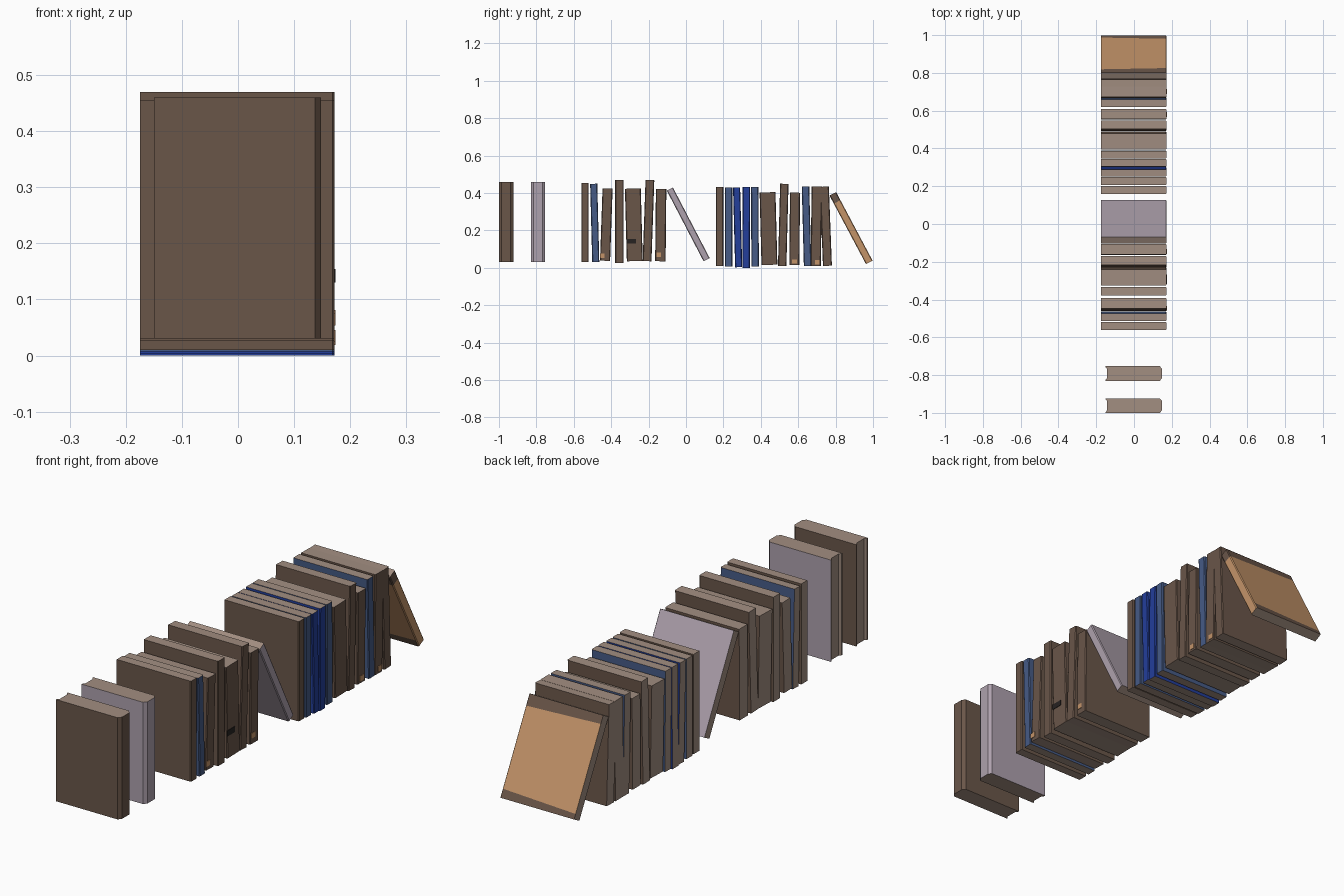
import bpy, bmesh, math
from mathutils import Matrix, Vector

if "Cube" in bpy.data.objects:
    bpy.data.objects.remove(bpy.data.objects["Cube"])


def mat(name, rgb):
    lin = [((c / 255 + 0.055) / 1.055) ** 2.4 if c > 10 else c / 255 / 12.92 for c in rgb]
    m = bpy.data.materials.new(name)
    m.diffuse_color = (*lin, 1)
    m.use_nodes = True
    m.node_tree.nodes["Principled BSDF"].inputs["Base Color"].default_value = m.diffuse_color
    return m


BROWN = mat("brown leather", (106, 86, 73))
PAGES = mat("aged paper", (162, 142, 129))
LILAC = mat("faded lilac", (174, 161, 173))
BLUE = mat("slate blue", (70, 91, 134))
DEEP = mat("deep blue", (35, 62, 155))
TAN = mat("tan leather", (196, 148, 105))
DARK = mat("dark label", (38, 34, 33))


def book(name, cover, y0, y1, z0, z1, t, lean=0, x0=-0.175, x1=0.172,
         chamfer=0.004, groove=0.0, bands=None):
    """Closed book, spine to +x; lean in degrees tips the top towards +y."""
    a = math.radians(lean)
    h = (z1 - z0 - t * abs(math.sin(a))) / math.cos(a)
    k = t / 2
    c = chamfer
    prof = [(x0, -k), (x1 - c * 0.8, -k), (x1, -k + c), (x1, k - c), (x1 - c * 0.8, k), (x0, k)]
    if groove:  # paper block set back between the boards
        prof += [(x0, k - 0.005), (x0 + groove, k - 0.014),
                 (x0 + groove, -k + 0.014), (x0, -k + 0.005)]
    bm = bmesh.new()
    f = bm.faces.new([bm.verts.new((x, y, -h / 2)) for x, y in prof])
    ext = bmesh.ops.extrude_face_region(bm, geom=[f])["geom"]
    bmesh.ops.translate(bm, vec=(0, 0, h),
                        verts=[v for v in ext if isinstance(v, bmesh.types.BMVert)])
    if bands:  # cut slightly crooked worn edges
        for z, tilt in bands:
            bmesh.ops.bisect_plane(bm, geom=bm.verts[:] + bm.edges[:] + bm.faces[:],
                                   plane_co=(0, 0, z * h), plane_no=(tilt, 0, 1))
    bmesh.ops.recalc_face_normals(bm, faces=bm.faces[:])
    for p in bm.faces:
        n, m = p.normal, p.calc_center_median()
        if abs(n.z) > 0.5 or n.x < -0.3:
            p.material_index = 1
        elif bands and (m.z > bands[0][0] * h or (m.z < bands[1][0] * h and n.x < 0.5)):
            p.material_index = 2
    mx = Matrix.Translation((0, (y0 + y1) / 2, (z0 + z1) / 2)) @ Matrix.Rotation(-a, 4, 'X')
    bm.transform(mx)
    me = bpy.data.meshes.new(name)
    bm.to_mesh(me)
    bm.free()
    for m in (cover, PAGES, BROWN):
        me.materials.append(m)
    ob = bpy.data.objects.new(name, me)
    bpy.context.collection.objects.link(ob)


def plate(name, m, y, z, w, h):
    """Thin worn mark on a spine."""
    bm = bmesh.new()
    bmesh.ops.create_cube(bm, size=1)
    bm.transform(Matrix.Translation((0.1725, y, z)) @ Matrix.Diagonal((0.003, w, h, 1)))
    me = bpy.data.meshes.new(name)
    bm.to_mesh(me)
    bm.free()
    me.materials.append(m)
    bpy.context.collection.objects.link(bpy.data.objects.new(name, me))


# two separate books at the front
for name, cover, y0 in (("single_brown_book", BROWN, -1.0), ("single_lilac_book", LILAC, -0.83)):
    book(name, cover, y0, y0 + 0.077, 0.03, 0.46, 0.077, x0=-0.15, x1=0.148,
         chamfer=0.014, groove=0.008)

# rows: cover, y min, y max, z min, z max, thickness, lean
row_one = [
    (BROWN, -0.56, -0.52, 0.03, 0.455, 0.04, 0),
    (BLUE, -0.513, -0.463, 0.03, 0.45, 0.038, -1.5),
    (BROWN, -0.462, -0.39, 0.037, 0.425, 0.054, 2),
    (BROWN, -0.38, -0.332, 0.027, 0.47, 0.046, 0),
    (BROWN, -0.328, -0.23, 0.035, 0.425, 0.085, -1.5),
    (BROWN, -0.233, -0.168, 0.035, 0.47, 0.047, 2),
    (BROWN, -0.166, -0.104, 0.035, 0.422, 0.056, 0.6),
    (LILAC, -0.104, 0.128, 0.035, 0.43, 0.037, -27.5),
]
row_two = [
    (BROWN, 0.16, 0.2, 0.01, 0.432, 0.04, 0),
    (BLUE, 0.206, 0.249, 0.007, 0.43, 0.04, 0),
    (DEEP, 0.252, 0.3, 0.003, 0.43, 0.038, -1.5),
    (DEEP, 0.3, 0.344, 0.0, 0.432, 0.04, 0.3),
    (BLUE, 0.347, 0.39, 0.007, 0.432, 0.04, -0.3),
    (BROWN, 0.392, 0.49, 0.015, 0.405, 0.085, -1.5),
    (BROWN, 0.49, 0.55, 0.01, 0.45, 0.045, 1.5),
    (BROWN, 0.552, 0.61, 0.015, 0.402, 0.054, 0.5),
    (BLUE, 0.617, 0.672, 0.01, 0.435, 0.04, -1.5),
    (BROWN, 0.665, 0.728, 0.01, 0.435, 0.055, 0.8),
    (BROWN, 0.715, 0.781, 0.01, 0.435, 0.048, -2.2),
]
for row, books in (("first", row_one), ("second", row_two)):
    for i, b in enumerate(books):
        book(f"{row}_row_book_{i + 1}", *b)

# tan leaning book with worn brown edges
book("tan_leaning_book", TAN, 0.765, 1.0, 0.02, 0.405, 0.04, -28,
     bands=[(0.4, 0.04), (-0.43, -0.04)])

# worn marks low on some spines
for i, (y, z) in enumerate(((-0.447, 0.065), (-0.145, 0.07), (0.58, 0.035), (0.702, 0.03))):
    plate(f"spine_mark_{i + 1}", TAN, y, z, 0.025, 0.022)
plate("spine_label", DARK, -0.293, 0.142, 0.05, 0.024)
